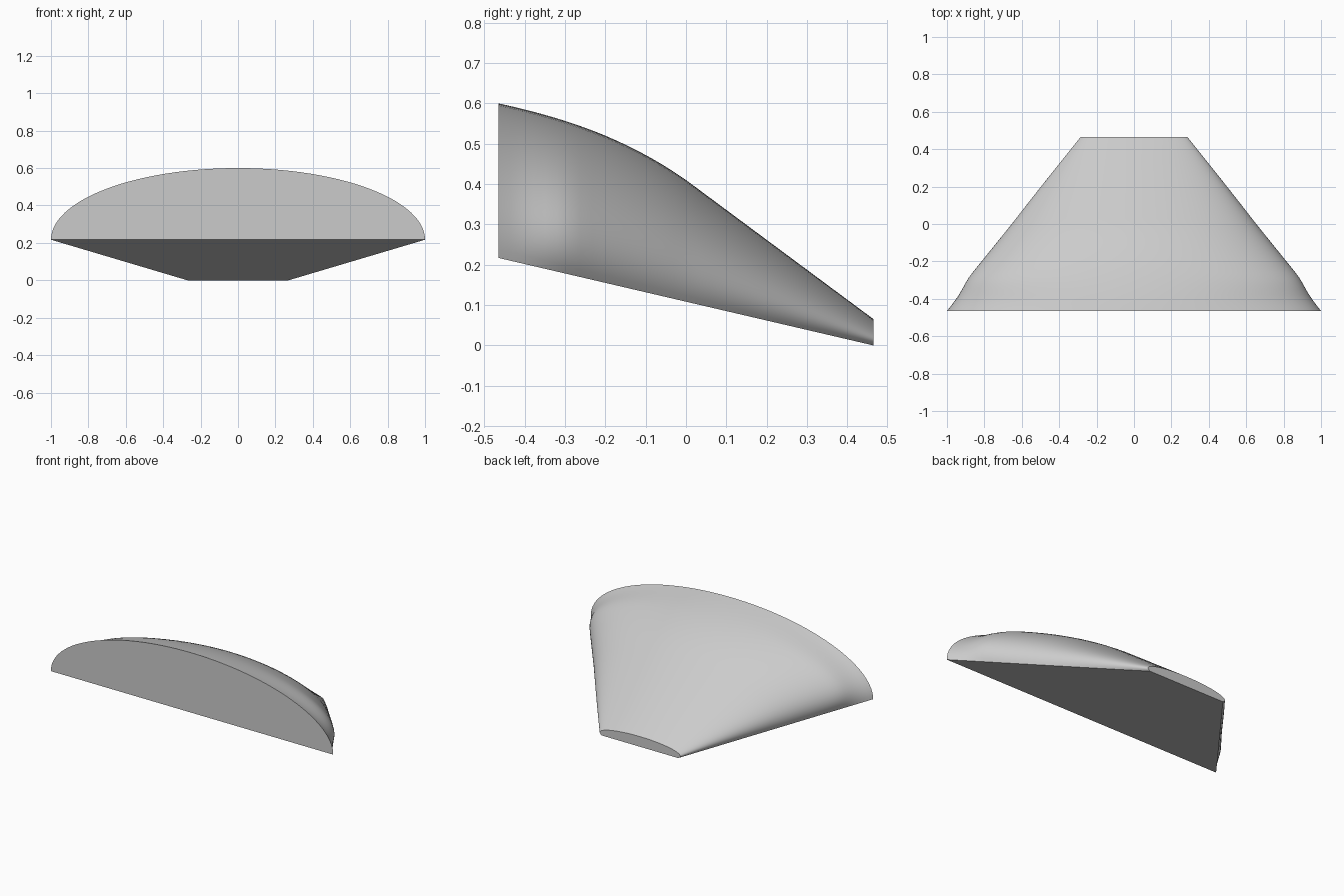
import bpy
import bmesh
from math import pi, sin, cos, radians

cube = bpy.data.objects.get("Cube")
if cube:
    bpy.data.objects.remove(cube, do_unlink=True)

END = 0.465      # half length along y
STEPS = 32       # sections along the shell
ARC = 56         # segments across each section


def lerp(a, b, t):
    return a + (b - a) * t


def smooth(t):
    t = min(1, max(0, t))
    return t * t * (3 - 2 * t)


def crest(y):
    """Height of the ridge: straight at the back, bending over to the front."""
    if y >= 0:
        return lerp(0.41, 0.065, y / END)
    u = -y / END
    return (0.41 + 0.19 * u * u * (3 - 2 * u)
            + END * (0.70 * u * (1 - u) ** 2 + 0.22 * u * u * (u - 1)))


def section(y):
    """Elliptic arch on the sloping base, tucked in slightly at its feet."""
    t = (y + END) / (2 * END)
    base, width = lerp(0.217, 0, t), lerp(1.0, 0.27, t)
    tuck = 0.24 * smooth((y + END) / 0.2) + 0.09 * max(0, y / END)
    rise = (crest(y) - base) / (1 + sin(tuck))
    points = []
    for i in range(ARC + 1):
        a = lerp(-tuck, pi + tuck, i / ARC)
        points.append((width * cos(a) / cos(tuck), y,
                       base + rise * (sin(a) + sin(tuck))))
    return points


# Lofted shell with flat front, back and underside
bm = bmesh.new()
rows = [[bm.verts.new(p) for p in section(lerp(-END, END, j / STEPS))]
        for j in range(STEPS + 1)]
for near, far in zip(rows, rows[1:]):
    for i in range(ARC):
        bm.faces.new((near[i], far[i], far[i + 1], near[i + 1]))
    bm.faces.new((near[ARC], far[ARC], far[0], near[0]))
bm.faces.new(rows[0])
bm.faces.new(rows[-1])
bmesh.ops.recalc_face_normals(bm, faces=bm.faces)

mesh = bpy.data.meshes.new("tapered_shell")
bm.to_mesh(mesh)
bm.free()
shell = bpy.data.objects.new("tapered_shell", mesh)
bpy.context.collection.objects.link(shell)

# Plain grey
grey = bpy.data.materials.new("light_grey")
grey.use_nodes = True
colour = (0.6, 0.6, 0.6, 1)
grey.diffuse_color = colour
grey.node_tree.nodes["Principled BSDF"].inputs["Base Color"].default_value = colour
mesh.materials.append(grey)

bpy.ops.object.select_all(action="DESELECT")
shell.select_set(True)
bpy.context.view_layer.objects.active = shell
bpy.ops.object.shade_smooth_by_angle(angle=radians(35))
